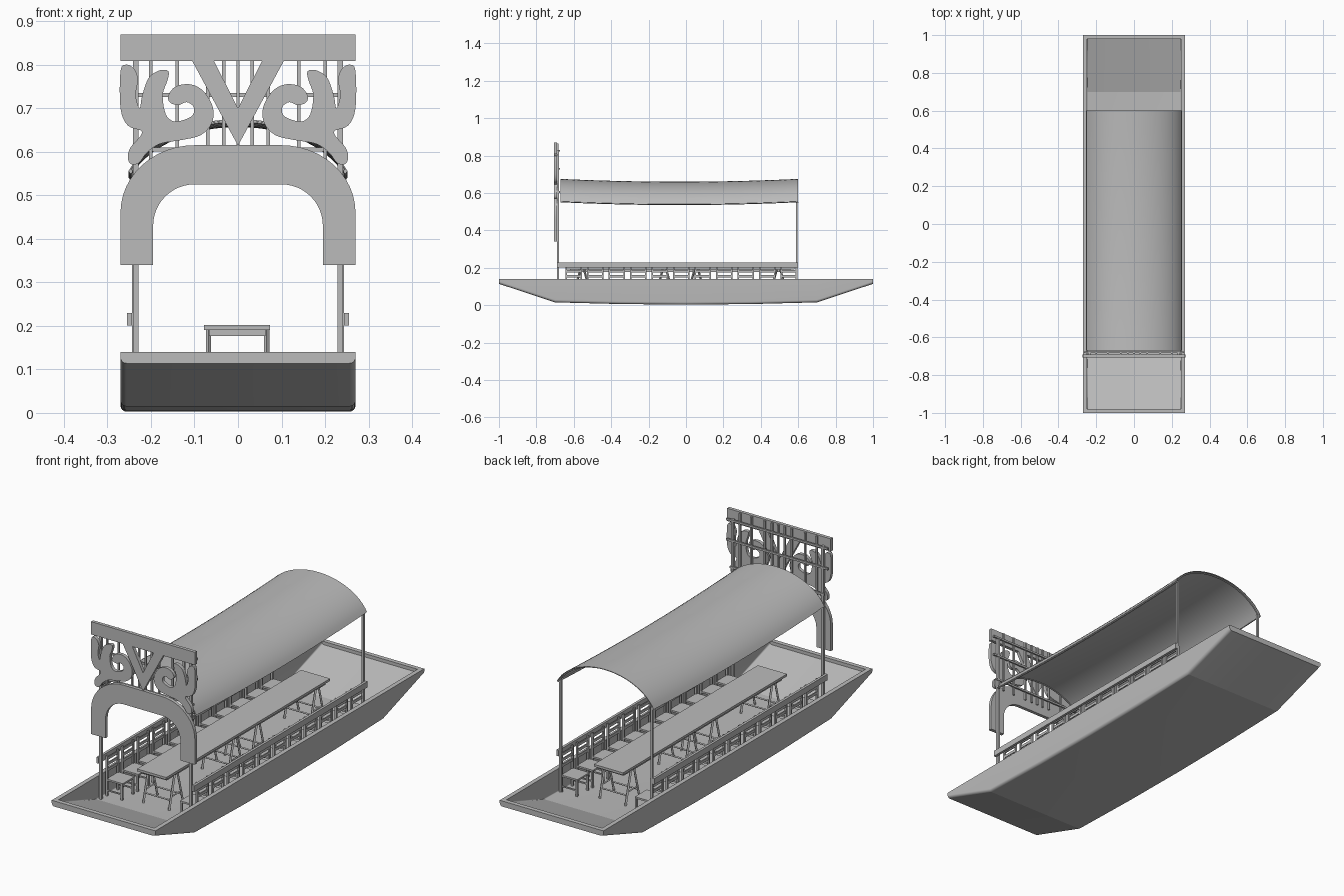
import bpy, bmesh, math
from mathutils import Vector

cube = bpy.data.objects.get("Cube")
if cube:
    bpy.data.objects.remove(cube)

GREY = (0.5, 0.5, 0.5, 1)
mat = bpy.data.materials.new("plain grey")
mat.use_nodes = True
mat.diffuse_color = GREY
mat.node_tree.nodes["Principled BSDF"].inputs["Base Color"].default_value = GREY


def finish(bm, name, smooth=0):
    bmesh.ops.recalc_face_normals(bm, faces=bm.faces)
    me = bpy.data.meshes.new(name)
    bm.to_mesh(me)
    bm.free()
    me.materials.append(mat)
    ob = bpy.data.objects.new(name, me)
    bpy.context.collection.objects.link(ob)
    if smooth:
        bpy.ops.object.select_all(action='DESELECT')
        ob.select_set(True)
        bpy.context.view_layer.objects.active = ob
        bpy.ops.object.shade_smooth_by_angle(angle=math.radians(smooth))


def box(bm, centre, size):
    verts = bmesh.ops.create_cube(bm, size=1)["verts"]
    for v in verts:
        v.co = Vector(centre) + v.co * Vector(size)


def bar(bm, a, b, r=0.005, sides=6):
    a, b = Vector(a), Vector(b)
    d = b - a
    verts = bmesh.ops.create_cone(bm, cap_ends=True, segments=sides, radius1=r,
                                  radius2=r, depth=d.length)["verts"]
    turn = d.to_track_quat('Z', 'Y')
    for v in verts:
        v.co = (a + b) / 2 + turn @ v.co


def plate(bm, outline, y, thick):
    """Flat board standing in the x-z plane."""
    face = bm.faces.new([bm.verts.new((x, y, z)) for x, z in outline])
    new = bmesh.ops.extrude_face_region(bm, geom=[face])["geom"]
    for v in new:
        if isinstance(v, bmesh.types.BMVert):
            v.co.y += thick


def loft(bm, rows):
    for r, s in zip(rows, rows[1:]):
        for i in range(len(r) - 1):
            bm.faces.new((r[i], r[i + 1], s[i + 1], s[i]))


def rounded(points, steps=4):
    """Closed smooth curve through the points."""
    out, n = [], len(points)
    for i in range(n):
        p = [Vector(points[(i + k) % n]) for k in (-1, 0, 1, 2)]
        for s in range(steps):
            t = s / steps
            out.append((p[1] * 2 + (p[2] - p[0]) * t
                        + (p[0] * 2 - p[1] * 5 + p[2] * 4 - p[3]) * t ** 2
                        + (p[1] * 3 - p[0] - p[2] * 3 + p[3]) * t ** 3) / 2)
    return out


# Hull: outer and inner shells lofted through cross-sections, joined at the rim
def section(bm, half_width, y, bottom, r=0.014):
    side = [(half_width, 0.14)]
    for k in range(9):
        a = k * math.pi / 16
        side.append((half_width - r + r * math.cos(a), bottom + r - r * math.sin(a)))
    pts = side + [(-x, z) for x, z in reversed(side)]
    return [bm.verts.new((x, y, z)) for x, z in pts]


half = [(1, 0.114), (0.7, 0.015), (0.35, 0.006)]
keel = [(-y, z) for y, z in half] + [(0, 0.003)] + half[::-1]
bm = bmesh.new()
shells = []
for inset in (0, 0.021):
    rows = []
    for y, z in keel:
        end = abs(y) == 1
        lift = inset * (0.5 if end else 1)
        rows.append(section(bm, 0.27 - inset, y * (1 - inset if end else 1), z + lift,
                            0.014 - lift / 2))
    loft(bm, rows)
    bm.faces.new(rows[0])
    bm.faces.new(rows[-1])
    shells.append(rows)
out, inn = shells
for k in (0, -1):
    for i in range(len(keel) - 1):
        bm.faces.new((out[i][k], out[i + 1][k], inn[i + 1][k], inn[i][k]))
    bm.faces.new((out[k][0], out[k][-1], inn[k][-1], inn[k][0]))
finish(bm, "hull", 15)

FLOOR = 0.022
FRONT, BACK = -0.67, 0.6


def sag(y):
    t = (y - FRONT) / (BACK - FRONT) * 2 - 1
    return 0.015 * (t * t - 1)


# Canopy: thin arched sheet that dips slightly amidships
low = math.radians(20)
arch = []
for i in range(25):
    a = low + (math.pi - 2 * low) * i / 24
    arch.append((0.252 * math.cos(a) / math.cos(low),
                 0.555 + 0.12 * (math.sin(a) - math.sin(low)) / (1 - math.sin(low))))
lengths = [FRONT + (BACK - FRONT) * i / 12 for i in range(13)]
bm = bmesh.new()
loft(bm, [[bm.verts.new((x, y, z + sag(y))) for x, z in arch] for y in lengths])
bmesh.ops.recalc_face_normals(bm, faces=bm.faces)
bmesh.ops.solidify(bm, geom=bm.faces[:], thickness=0.003)
finish(bm, "canopy", 30)

# Canopy frame: edge poles and end hoops
bm = bmesh.new()
for s in (-1, 1):
    for a, b in zip(lengths, lengths[1:]):
        bar(bm, (s * 0.246, a, 0.554 + sag(a)), (s * 0.246, b, 0.554 + sag(b)), 0.004)
for y in (FRONT + 0.005, BACK - 0.01):
    for p, q in zip(arch, arch[1:]):
        bar(bm, (p[0] * 0.985, y, p[1] - 0.005), (q[0] * 0.985, y, q[1] - 0.005), 0.003)
finish(bm, "canopy_frame", 30)

# Square posts
bm = bmesh.new()
for s in (-1, 1):
    box(bm, (s * 0.235, -0.684, 0.425), (0.012, 0.012, 0.81))
    box(bm, (s * 0.238, 0.592, 0.29), (0.01, 0.01, 0.54))
finish(bm, "posts")

# Side rails
bm = bmesh.new()
for s in (-1, 1):
    box(bm, (s * 0.249, -0.045, 0.215), (0.012, 1.29, 0.028))
finish(bm, "side_rails")


# Entrance board: thick arch
def corner(cx, cz, rx, rz):
    return [(cx + rx * math.cos(k * math.pi / 24), cz + rz * math.sin(k * math.pi / 24))
            for k in range(13)]


outer = [(0.27, 0.34)] + corner(0.1, 0.46, 0.17, 0.155)
inner = [(0.195, 0.34)] + corner(0.1, 0.43, 0.095, 0.095)
half_board = inner[::-1] + outer
bm = bmesh.new()
plate(bm, half_board + [(-x, z) for x, z in reversed(half_board)], -0.707, 0.016)
finish(bm, "entrance_arch", 30)

# Top board and the wedge ornament beneath it
bm = bmesh.new()
box(bm, (0, -0.699, 0.839), (0.54, 0.016, 0.06))
finish(bm, "top_board")
bm = bmesh.new()
plate(bm, [(-0.106, 0.81), (0, 0.614), (0.106, 0.81), (0.056, 0.81), (0, 0.7),
           (-0.056, 0.81)], -0.707, 0.016)
finish(bm, "wedge_ornament")

# Leaf scrolls, in hundredths
leaf = [(-25.3, 58.8), (-24.7, 61), (-22, 64.5), (-25.3, 66), (-27, 70), (-27, 78.5),
        (-25.8, 80), (-24, 79.2), (-23, 76.7), (-23.5, 73), (-22.6, 70), (-22, 73),
        (-20.5, 77), (-18, 78.7), (-16, 78.5), (-16.2, 76.4), (-17.3, 73), (-16.6, 68.6),
        (-14.8, 67), (-12.5, 67.3), (-10.4, 68.4), (-10.2, 70.3), (-11.8, 71.4),
        (-13.8, 70.7), (-15.7, 71.4), (-16, 73), (-14.3, 75), (-11, 75.5), (-8, 74),
        (-5.8, 70.3), (-6, 66.6), (-8.6, 63.8), (-13, 62.7), (-18, 61.8), (-21, 59.7),
        (-22.8, 57.4), (-24.7, 57.2)]
bm = bmesh.new()
for s in (-1, 1):
    plate(bm, [(s * p[0] / 100, p[1] / 100) for p in rounded(leaf)], -0.707, 0.016)
finish(bm, "leaf_scrolls", 30)

# Lattice of square laths behind the boards
bm = bmesh.new()
for x in (0, 0.033, 0.07, 0.14, 0.2):
    for s in ((-1, 1) if x else (1,)):
        box(bm, (s * x, -0.687, 0.715), (0.008, 0.008, 0.3))
for z in (0.605, 0.73, 0.825):
    box(bm, (0, -0.679, z), (0.49 if z < 0.7 else 0.53, 0.008, 0.009))
finish(bm, "lattice")

# Chairs facing inward along both sides
bm = bmesh.new()
for s in (-1, 1):
    for i in range(11):
        y = -0.6 + 0.115 * i
        box(bm, (s * 0.192, y, 0.11), (0.085, 0.088, 0.008))
        for e in (-1, 1):
            box(bm, (s * 0.234, y + e * 0.04, 0.122), (0.009, 0.009, 0.2))
            box(bm, (s * 0.155, y + e * 0.04, 0.065), (0.009, 0.009, 0.088))
            box(bm, (s * 0.192, y + e * 0.04, 0.06), (0.08, 0.006, 0.006))
        for z in (0.155, 0.182, 0.208):
            box(bm, (s * 0.234, y, z), (0.005, 0.08, 0.013))
finish(bm, "chairs")

# Long table on folding trestles
bm = bmesh.new()
box(bm, (-0.002, -0.03, 0.196), (0.152, 1.22, 0.011))
box(bm, (-0.002, -0.03, 0.184), (0.13, 1.18, 0.014))
finish(bm, "table_top")
bm = bmesh.new()
for t in (-0.555, -0.115, 0.055, 0.495):
    for x in (-0.068, 0.066):
        for d in (-1, 1):
            bar(bm, (x, t + d * 0.055, FLOOR), (x, t + d * 0.01, 0.19), 0.006, 4)
        bar(bm, (x, t - 0.035, 0.09), (x, t + 0.035, 0.09), 0.004, 4)
    for d in (-1, 1):
        bar(bm, (-0.068, t + d * 0.04, 0.075), (0.066, t + d * 0.04, 0.075), 0.004, 4)
finish(bm, "trestle_legs")
